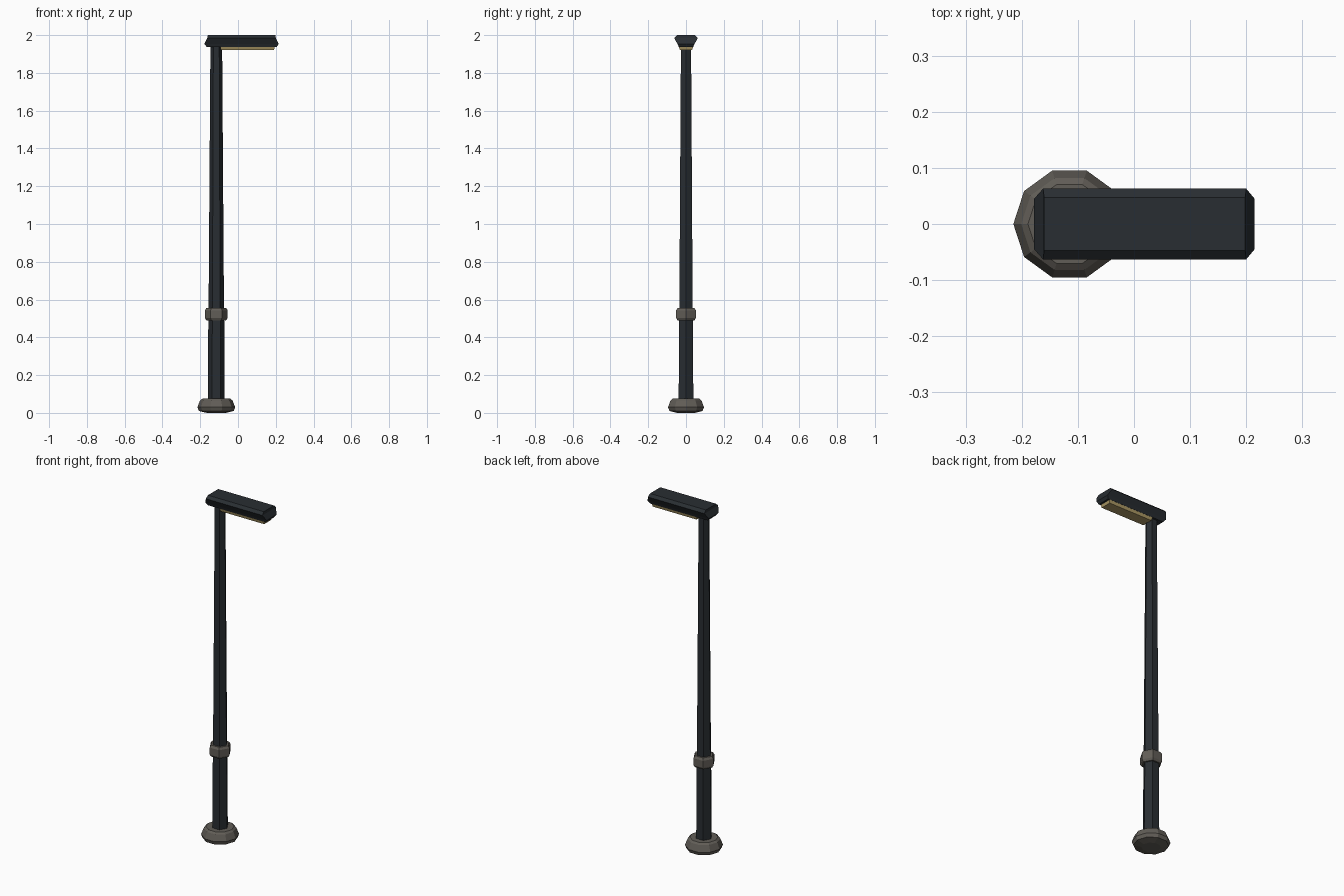
import bpy, bmesh, math

if "Cube" in bpy.data.objects:
    bpy.data.objects.remove(bpy.data.objects["Cube"])

def material(name, rgb):
    m = bpy.data.materials.new(name)
    m.diffuse_color = (*rgb, 1)
    m.use_nodes = True
    m.node_tree.nodes["Principled BSDF"].inputs["Base Color"].default_value = m.diffuse_color
    return m

DARK = material("dark_metal", (0.022, 0.027, 0.032))
STONE = material("worn_stone", (0.12, 0.11, 0.095))
GLOW = material("lamp_panel", (0.42, 0.32, 0.13))
POLE_X = -0.115

def loft(name, rings, mat):
    """Skin a stack of equal-length point rings, capped at both ends."""
    bm = bmesh.new()
    rows = [[bm.verts.new(p) for p in r] for r in rings]
    n = len(rows[0])
    for a, b in zip(rows, rows[1:]):
        for i in range(n):
            j = (i + 1) % n
            bm.faces.new((a[i], a[j], b[j], b[i]))
    bm.faces.new(rows[0][::-1])
    bm.faces.new(rows[-1])
    bmesh.ops.recalc_face_normals(bm, faces=bm.faces)
    me = bpy.data.meshes.new(name)
    bm.to_mesh(me)
    bm.free()
    me.materials.append(mat)
    ob = bpy.data.objects.new(name, me)
    bpy.context.collection.objects.link(ob)
    return ob

def lathe(name, sides, profile, mat):
    """Faceted turning around the pole axis; profile is (radius, z)."""
    rings = [[(POLE_X + r * math.cos(2 * math.pi * i / sides),
               r * math.sin(2 * math.pi * i / sides), z) for i in range(sides)]
             for r, z in profile]
    return loft(name, rings, mat)

def box_ring(x0, x1, y, z):
    return [(x0, -y, z), (x1, -y, z), (x1, y, z), (x0, y, z)]

# Foot, pole and collar
lathe("base_foot", 10, [(0.05, 0), (0.092, 0.01), (0.1, 0.03), (0.086, 0.066), (0.074, 0.075)], STONE)
lathe("lower_pole", 6, [(0.045, 0.05), (0.042, 0.52)], DARK)
lathe("upper_pole", 6, [(0.041, 0.52), (0.031, 1.95)], DARK)
lathe("collar", 6, [(0.052, 0.49), (0.06, 0.502), (0.06, 0.543), (0.052, 0.556)], STONE)

# Lamp head: wide shoulders above, sides drawn in below
loft("lamp_head", [box_ring(-0.165, 0.205, 0.038, 1.937),
                   box_ring(-0.178, 0.215, 0.045, 1.953),
                   box_ring(-0.162, 0.2, 0.063, 1.985),
                   box_ring(-0.16, 0.198, 0.047, 2.0)], DARK)

# Light panel under the arm
loft("light_panel", [box_ring(-0.09, 0.19, 0.032, 1.92),
                     box_ring(-0.095, 0.195, 0.038, 1.94)], GLOW)
